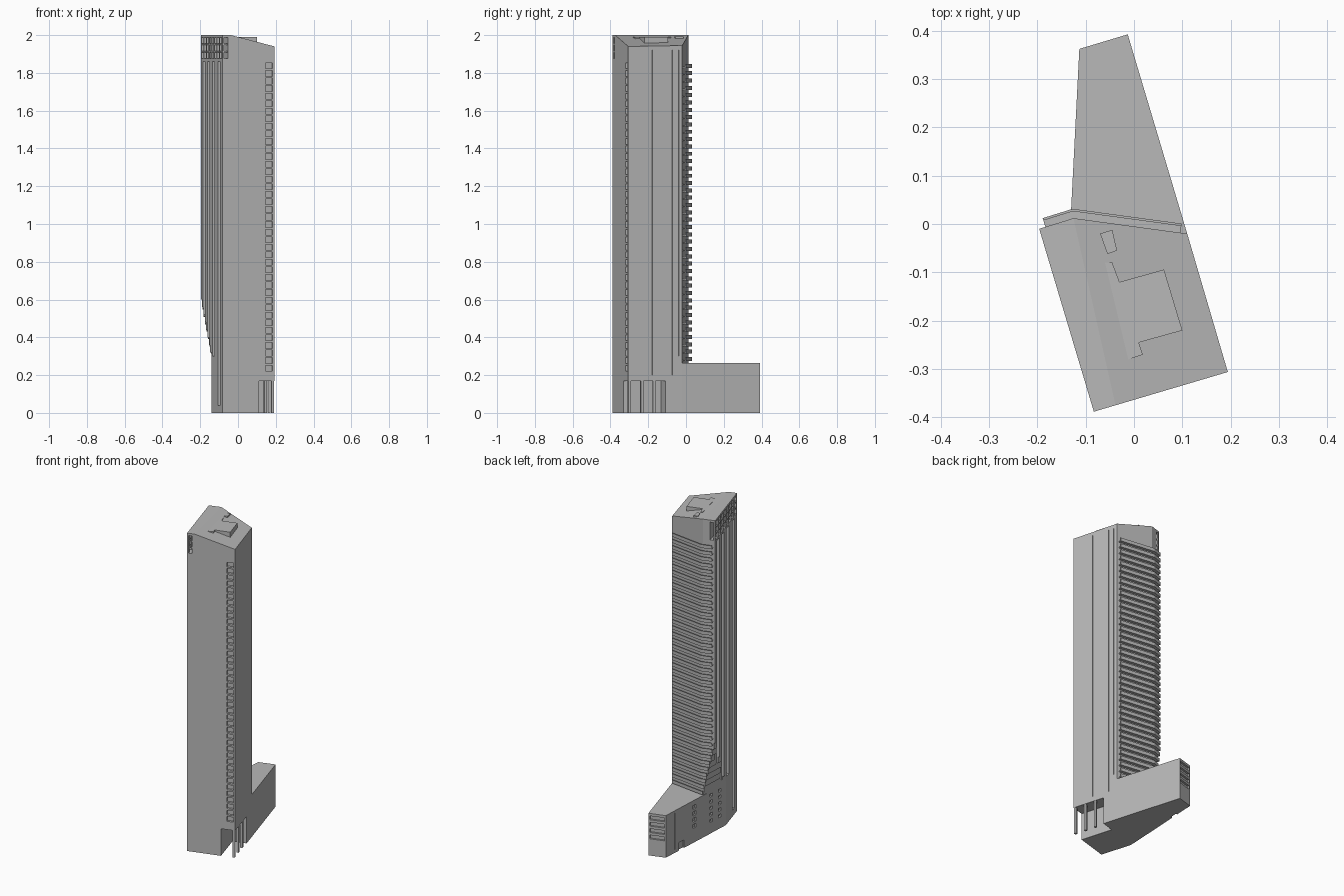
import bpy, bmesh
from mathutils import Vector

if "Cube" in bpy.data.objects:
    bpy.data.objects.remove(bpy.data.objects["Cube"], do_unlink=True)

grey = bpy.data.materials.new("concrete grey")
grey.use_nodes = True
COLOUR = (0.48, 0.48, 0.48, 1)
grey.diffuse_color = COLOUR
grey.node_tree.nodes["Principled BSDF"].inputs["Base Color"].default_value = COLOUR


def V(x, y):
    return Vector((x, y))


def prisms(name, parts):
    """One object from a list of (plan points, z0, z1) prisms."""
    bm = bmesh.new()
    for pts, z0, z1 in parts:
        low = [bm.verts.new((p[0], p[1], z0)) for p in pts]
        top = [bm.verts.new((p[0], p[1], z1)) for p in pts]
        bm.faces.new(low[::-1])
        bm.faces.new(top)
        n = len(pts)
        for i in range(n):
            j = (i + 1) % n
            bm.faces.new((low[i], low[j], top[j], top[i]))
    bmesh.ops.recalc_face_normals(bm, faces=bm.faces)
    mesh = bpy.data.meshes.new(name)
    bm.to_mesh(mesh)
    bm.free()
    mesh.materials.append(grey)
    ob = bpy.data.objects.new(name, mesh)
    bpy.context.collection.objects.link(ob)
    return ob


def wall_box(p, q, u0, u1, d0, d1, z0, z1):
    """Box on wall p-q: u runs along the wall, d outward from it."""
    t = (q - p).normalized()
    n = V(t.y, -t.x)
    return ([p + t * u + n * d for u, d in ((u0, d0), (u1, d0), (u1, d1), (u0, d1))], z0, z1)


def cut(ob, parts):
    cutter = prisms("cutter", parts)
    cutter.hide_render = True
    mod = ob.modifiers.new("cut", "BOOLEAN")
    mod.operation = "DIFFERENCE"
    mod.solver = "EXACT"
    mod.object = cutter
    bpy.context.view_layer.objects.active = ob
    bpy.ops.object.modifier_apply(modifier=mod.name)
    bpy.data.objects.remove(cutter, do_unlink=True)


# Tower plan corners, counter-clockwise from the back on the -x side
A, B, C = V(-.196, -.01), V(-.083, -.388), V(.194, -.306)
D, E = V(.11, -.02), V(-.125, .012)
LEFT, FRONT, SIDE = (B - A).length, (C - B).length, (D - C).length
FLOORS, PITCH = 41, 0.0388

# Tower shaft with a roof falling from the ridge towards +x
tower = prisms("tower", [([A, B, C, D, E], 0, 2)])
r1, r2, low = Vector((-.125, .012, 2)), Vector((-.038, -.375, 2)), Vector((C.x, C.y, 1.94))
normal = (r2 - r1).cross(low - r1).normalized()
if normal.z < 0:
    normal.negate()
bm = bmesh.new()
bm.from_mesh(tower.data)
res = bmesh.ops.bisect_plane(bm, geom=bm.verts[:] + bm.edges[:] + bm.faces[:],
                             plane_co=r1, plane_no=normal, dist=1e-5, clear_outer=True)
edges = [e for e in bm.edges if e.is_boundary]
bmesh.ops.holes_fill(bm, edges=edges)
bmesh.ops.recalc_face_normals(bm, faces=bm.faces)
bm.to_mesh(tower.data)
bm.free()


# Lower floors step back to the line of the podium wall
def step(z):
    return max(0.0, min(0.92, 0.92 * (0.6 - z) / 0.32))


for k in range(9):
    z_top = 0.28 + 0.04 * k
    s = step(z_top - 0.038)
    p = A.lerp(E, s)
    d = V(-.05, -1)
    cut(tower, [([p - d * .1, p + d * .4, V(-.4, -.5), V(-.4, .1)], -.1, z_top)])

# Open corner at street level
cut(tower, [wall_box(C, D, -.1, .205, -.085, .1, -.1, .17)])

# Corner loggias on the front
cut(tower, [wall_box(B, C, FRONT - .05, FRONT - .011, -.015, .05,
                     .222 + k * .04, .252 + k * .04) for k in range(FLOORS)])

# Tall grooves on the -x face, fine joints on the +x face
cut(tower, [wall_box(A, B, LEFT * u - .02, LEFT * u + .02, -.016, .05, z0, 1.86)
            for u, z0 in ((.14, .3), (.36, .3), (.58, .3), (.84, .04))]
    + [wall_box(C, D, SIDE * u - .002, SIDE * u + .002, -.006, .05, z0, 1.92)
       for u, z0 in ((.44, .2), (.81, .2), (.93, .3))])

# Open gallery under the roof on the -x face, with its lattice
cut(tower, [wall_box(A, B, -.1, LEFT + .1, -.03, .05, 1.875, 1.987)])
bars = [wall_box(A, B, u, u + .01, -.01, 0, 1.875, 1.987)
        for u in [i * (LEFT - .01) / 8 for i in range(9)]]
bars += [wall_box(A, B, 0, LEFT, -.009, -.001, z, z + .008) for z in (1.908, 1.947)]
bars += [wall_box(B, C, 0, .03, -.009, -.001, z, z + .008) for z in (1.908, 1.947)]
prisms("gallery_lattice", bars)

# Street columns
prisms("street_columns", [wall_box(C, D, u, u + .014, -.016, -.002, 0, .172)
                          for u in (.002, .07, .138)])

# Roof plant rooms
prisms("roof_plant", [
    ([(-.06, -.08), (-.045, -.08), (-.03, -.12), (.062, -.094), (.1, -.22),
      (.01, -.245), (.018, -.27), (-.012, -.28)][::-1], 1.92, 1.99),
    ([(-.07, -.02), (-.045, -.012), (-.035, -.055), (-.055, -.062)][::-1], 1.92, 1.992)])

# Podium wing
P, Q, R = V(-.113, .362), V(-.13, .03), V(-.013, .392)
podium = prisms("podium", [([Q, V(-.134, -.03), V(-.06, -.06), D, R, P], 0, .265)])
END = (P - R).length
cut(podium, [wall_box(R, P, .008, END - .008, -.012, .05, z, z + .024)
             for z in (.105, .145, .185, .225)])
cut(podium, [wall_box(P, Q, u, u + .03, -.01, .05, z, z + .024)
             for u in (.25, ) for z in (.09, .13, .17, .21)]
    + [wall_box(P, Q, .08, .083, -.006, .05, .02, .25),
       wall_box(P, Q, .2, .203, -.006, .05, .02, .25),
       wall_box(P, Q, .12, .17, -.01, .05, -.05, .05)])
low_wall = V(-.1315, .012)
cut(tower, [wall_box(low_wall, V(-.141, -.2), u, u + .022, -.014, .05, z, z + .018)
            for u in (.06, .14) for z in (.07, .11, .15, .19, .23)])


# Back balconies: slab and parapet on each floor, following the bent back wall
def offset(points, dist):
    a, e, d = points
    n1 = V(-(E - A).y, (E - A).x).normalized()
    n2 = V(-(D - E).y, (D - E).x).normalized()
    n1, n2 = (n if n.y > 0 else -n for n in (n1, n2))
    m = (n1 + n2) / (1 + n1.dot(n2))
    return [a + n1 * dist, e + m * dist, d + n2 * dist]


balconies = []
for k in range(FLOORS):
    z = .275 + k * PITCH
    s = max(step(z), .18)
    line = [A.lerp(E, s), E, D.lerp(E, .06)]
    inner, rail, outer = offset(line, -.004), offset(line, .014), offset(line, .019)
    balconies.append((inner + outer[::-1], z, z + .006))
    balconies.append((rail + outer[::-1], z + .006, z + .021))
prisms("balconies", balconies)
